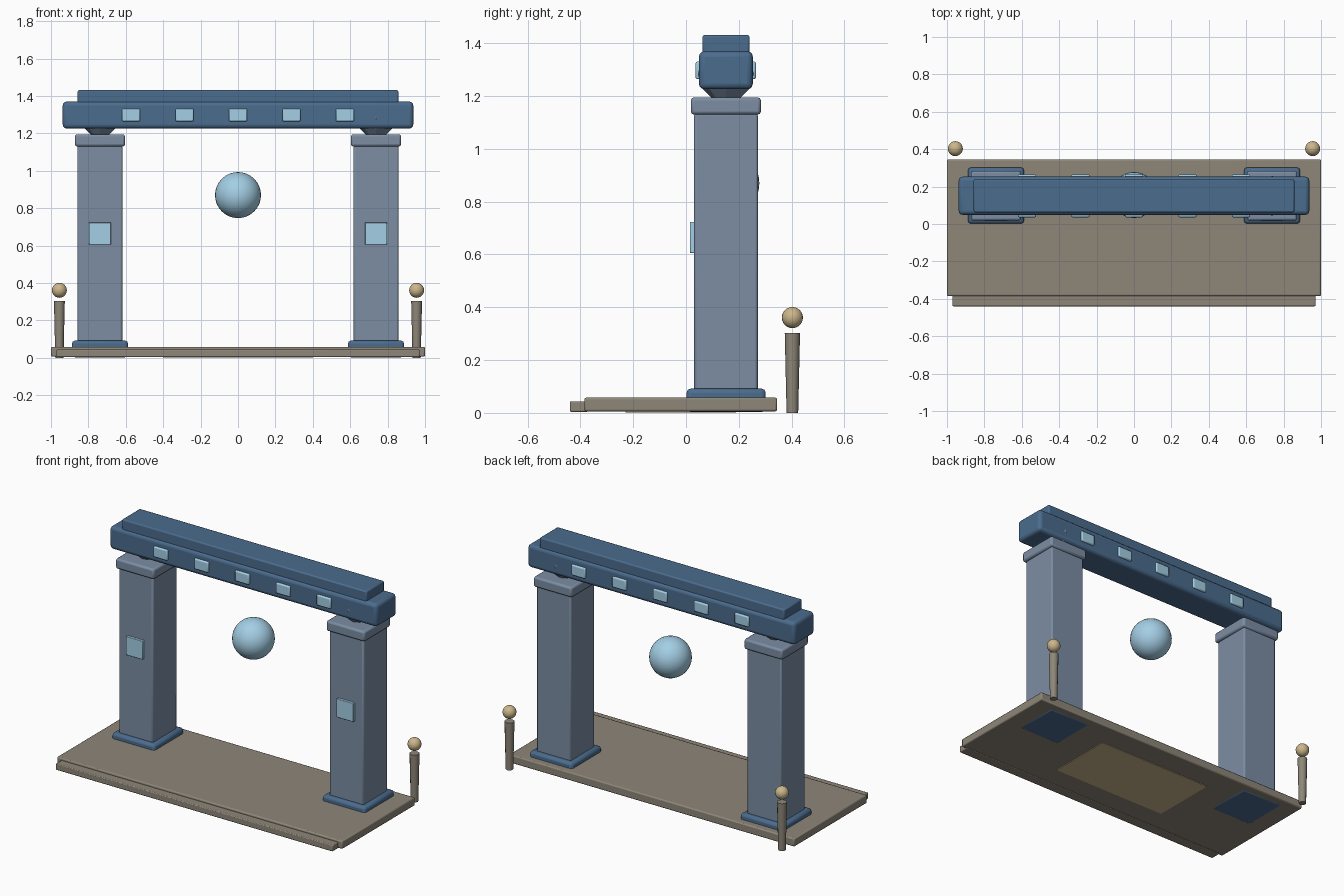
import bpy
from math import radians

if "Cube" in bpy.data.objects:
    bpy.data.objects.remove(bpy.data.objects["Cube"])


def material(name, rgb):
    m = bpy.data.materials.new(name)
    m.diffuse_color = (*rgb, 1)
    m.use_nodes = True
    m.node_tree.nodes["Principled BSDF"].inputs["Base Color"].default_value = m.diffuse_color
    return m


SLATE = material("slate", (0.20, 0.27, 0.37))
BLUE = material("deep_blue", (0.07, 0.15, 0.27))
GLOW = material("pale_blue", (0.37, 0.62, 0.78))
STONE = material("stone", (0.27, 0.24, 0.19))
BRASS = material("brass", (0.60, 0.47, 0.26))


def finish(name, mat, smooth=35):
    ob = bpy.context.object
    ob.name = name
    ob.data.materials.append(mat)
    bpy.ops.object.shade_smooth_by_angle(angle=radians(smooth))
    return ob


def box(name, x, y, z, mat, bevel=0.0, segments=2):
    """Box from (min, max) extents along each axis."""
    spans = (x, y, z)
    bpy.ops.mesh.primitive_cube_add(size=1, location=[(a + b) / 2 for a, b in spans])
    bpy.context.object.scale = [b - a for a, b in spans]
    bpy.ops.object.transform_apply(location=False, rotation=False, scale=True)
    ob = finish(name, mat)
    if bevel:
        mod = ob.modifiers.new("bevel", 'BEVEL')
        mod.width, mod.segments = bevel, segments
    return ob


def ball(name, loc, r, mat, segments=32, rings=16, smooth=40):
    bpy.ops.mesh.primitive_uv_sphere_add(segments=segments, ring_count=rings,
                                         radius=r, location=loc)
    return finish(name, mat, smooth)


# Platform, front step and the inlay under it
box("platform", (-1, 1), (-0.385, 0.345), (0.006, 0.058), STONE, 0.007)
box("front_step", (-0.97, 0.97), (-0.44, -0.37), (0.004, 0.044), STONE, 0.005)
box("floor_inlay", (-0.40, 0.40), (-0.23, 0.19), (0.002, 0.03), BRASS)

# Pillars and end posts, one set per side
for side, s in (("left", -1), ("right", 1)):
    cx = 0.738 * s

    def span(half):
        return (cx - half, cx + half)

    box(side + "_pillar_foot", span(0.15), (0.002, 0.302), (0.003, 0.092), BLUE, 0.016)
    box(side + "_pillar", span(0.12), (0.031, 0.272), (0.06, 1.135), SLATE, 0.009)
    box(side + "_capital", span(0.134), (0.018, 0.284), (1.13, 1.195), SLATE, 0.012)
    box(side + "_pillar_panel", span(0.059), (0.015, 0.05), (0.605, 0.723), GLOW, 0.003)
    # Faceted bearing between capital and beam
    ball(side + "_bearing", (cx, 0.151, 1.284), 0.104 + 0.002 * s, SLATE, 8, 6, 10)

    # Post tapering towards the ground, with a ball floating on top
    bpy.ops.mesh.primitive_cone_add(vertices=12, radius1=0.022, radius2=0.029,
                                    depth=0.303, location=(0.955 * s, 0.403, 0.1515))
    finish(side + "_post", STONE)
    ball(side + "_post_ball", (0.955 * s, 0.403, 0.361), 0.04, BRASS, 20, 12)

# Lintel beam with its cap
box("beam", (-0.937, 0.937), (0.049, 0.253), (1.226, 1.37), BLUE, 0.021, 3)
box("beam_cap", (-0.857, 0.857), (0.062, 0.241), (1.36, 1.431), BLUE, 0.008)

# Row of lights on the front and back of the beam
for i in range(5):
    x = (i - 2) * 0.286
    for face, y in (("front", (0.036, 0.07)), ("back", (0.23, 0.265))):
        box(f"{face}_beam_light_{i + 1}", (x - 0.049, x + 0.049), y,
            (1.264, 1.331), GLOW, 0.007)

# Floating orb in the gateway
ball("orb", (0, 0.155, 0.87), 0.123, GLOW)
